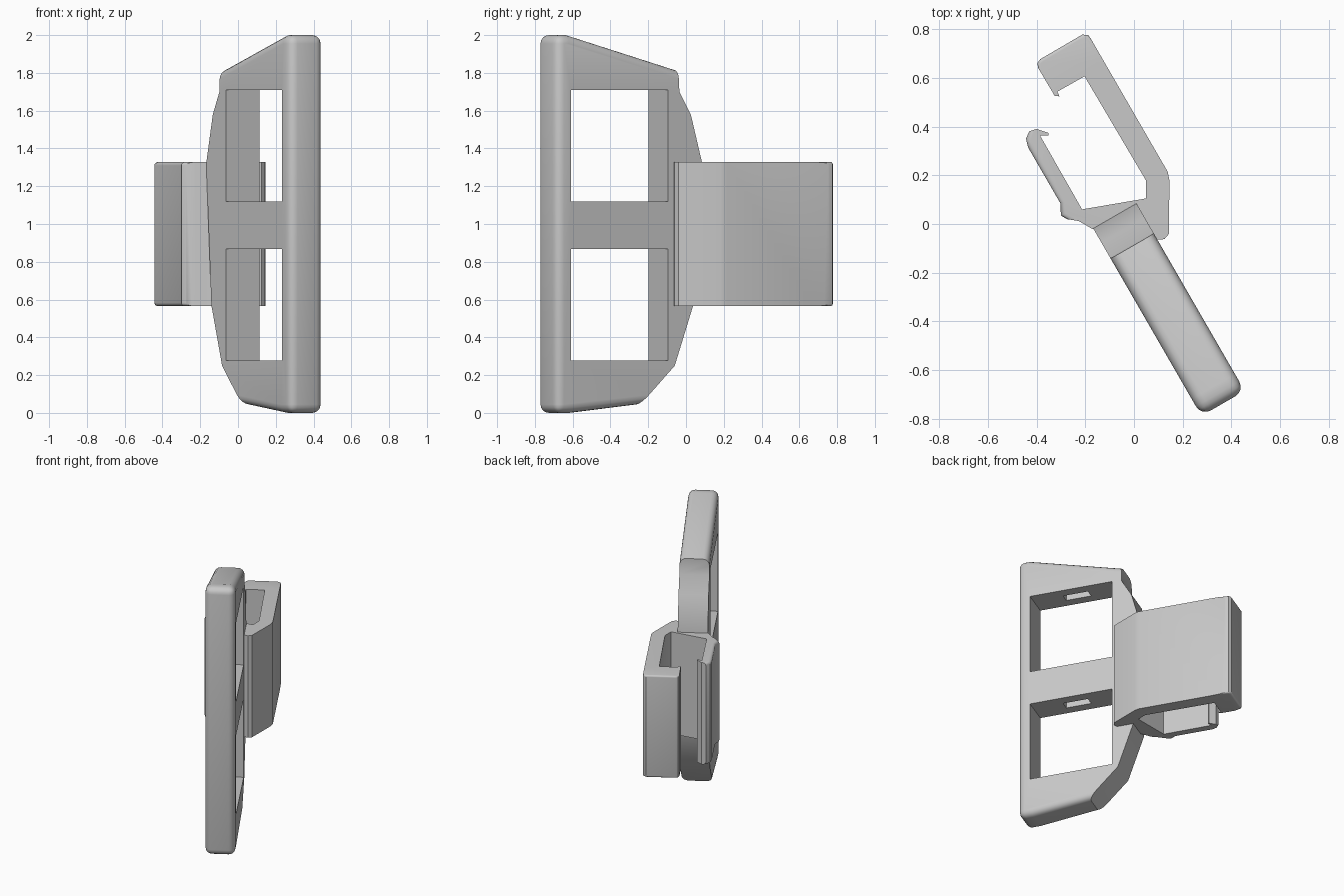
import bpy
import bmesh
from math import radians, sin, cos
from mathutils import Vector

cube = bpy.data.objects.get("Cube")
if cube:
    bpy.data.objects.remove(cube)

grey = bpy.data.materials.new("plain grey")
grey.use_nodes = True
grey.diffuse_color = (0.58, 0.58, 0.58, 1)
grey.node_tree.nodes["Principled BSDF"].inputs["Base Color"].default_value = grey.diffuse_color

# Panel frame: u runs along the panel to its front edge, v across its thickness
TURN = radians(-60)
U = Vector((cos(TURN), sin(TURN), 0))
V = Vector((-sin(TURN), cos(TURN), 0))
V_LOW, V_HIGH = -0.154, 0.051


def at(u, v, z):
    return U * u + V * v + Vector((0, 0, z))


def prism(near, far, bevels=()):
    """Join two matching outlines; bevels holds (indices, cross indices, width)."""
    bm = bmesh.new()
    rings = [[bm.verts.new(p) for p in ring] for ring in (near, far)]
    n = len(near)
    for ring in rings:
        bm.faces.new(ring)
    for i in range(n):
        j = (i + 1) % n
        bm.faces.new([rings[0][i], rings[0][j], rings[1][j], rings[1][i]])
    bmesh.ops.recalc_face_normals(bm, faces=bm.faces)
    for run, cross, width in bevels:
        edges = [bm.edges.get((r[a], r[b])) for r in rings for a, b in zip(run, run[1:])]
        edges += [bm.edges.get((rings[0][i], rings[1][i])) for i in cross]
        bmesh.ops.bevel(bm, geom=edges, offset=width, segments=4,
                        profile=0.5, affect='EDGES', clamp_overlap=True)
    return bm


def add_object(name, bm):
    mesh = bpy.data.meshes.new(name)
    bm.to_mesh(mesh)
    bm.free()
    obj = bpy.data.objects.new(name, mesh)
    bpy.context.collection.objects.link(obj)
    mesh.materials.append(grey)
    return obj


def select_only(obj):
    bpy.ops.object.select_all(action='DESELECT')
    obj.select_set(True)
    bpy.context.view_layer.objects.active = obj


def panel_box(u0, u1, v0, v1, z0, z1):
    corners = [(u0, z0), (u1, z0), (u1, z1), (u0, z1)]
    return prism([at(u, v0, z) for u, z in corners], [at(u, v1, z) for u, z in corners])


def cut(obj, box):
    cutter = add_object("cutter", box)
    cutter.hide_render = True
    mod = obj.modifiers.new("cut", 'BOOLEAN')
    mod.operation = 'DIFFERENCE'
    mod.solver = 'EXACT'
    mod.object = cutter
    select_only(obj)
    bpy.ops.object.modifier_apply(modifier=mod.name)
    bpy.data.objects.remove(cutter)


# Upright panel, softened along the top, front and bottom
side = [(0.075, 1.815), (0.74, 2.0), (0.82, 2.0), (0.82, 0.0), (0.72, 0.0),
        (0.306, 0.045), (0.098, 0.25), (-0.015, 0.57), (-0.07, 1.32),
        (0.0, 1.58), (0.07, 1.7)]
panel = add_object("panel", prism([at(u, V_LOW, z) for u, z in side],
                                  [at(u, V_HIGH, z) for u, z in side],
                                  [(range(6), (2, 3), 0.045)]))

# Two windows, each with a small slot in its upper wall
for low, high in ((0.278, 0.867), (1.12, 1.71)):
    cut(panel, panel_box(0.139, 0.733, -0.4, 0.3, low, high))
    cut(panel, panel_box(0.34, 0.52, -0.085, -0.02, high - 0.02, high + 0.08))

# Open clip: thick arm with a hooked end, pocket floor, thin arm with a lip
plan = [(0.09, -0.065), (0.125, -0.062), (0.144, -0.04),
        (0.145, 0.18), (0.138, 0.215),
        (-0.177, 0.76), (-0.188, 0.775), (-0.212, 0.777),
        (-0.385, 0.676), (-0.397, 0.66), (-0.393, 0.64),
        (-0.325, 0.525), (-0.306, 0.524), (-0.314, 0.543), (-0.203, 0.606),
        (0.05, 0.177), (0.05, 0.105), (-0.213, 0.06),
        (-0.385, 0.362), (-0.35, 0.364), (-0.352, 0.374), (-0.4, 0.39),
        (-0.43, 0.38), (-0.443, 0.35), (-0.435, 0.315),
        (-0.302, 0.085), (-0.3, 0.035), (-0.275, 0.02),
        (-0.226, 0.012), (-0.172, -0.02), (-0.028, -0.05), (0.075, -0.037)]
clip = add_object("clip", prism([(x, y, 0.565) for x, y in plan],
                                [(x, y, 1.328) for x, y in plan],
                                [(range(5, 11), (), 0.012),
                                 (range(22, 28), (), 0.02)]))

for obj in (panel, clip):
    select_only(obj)
    bpy.ops.object.shade_smooth_by_angle(angle=radians(32))
